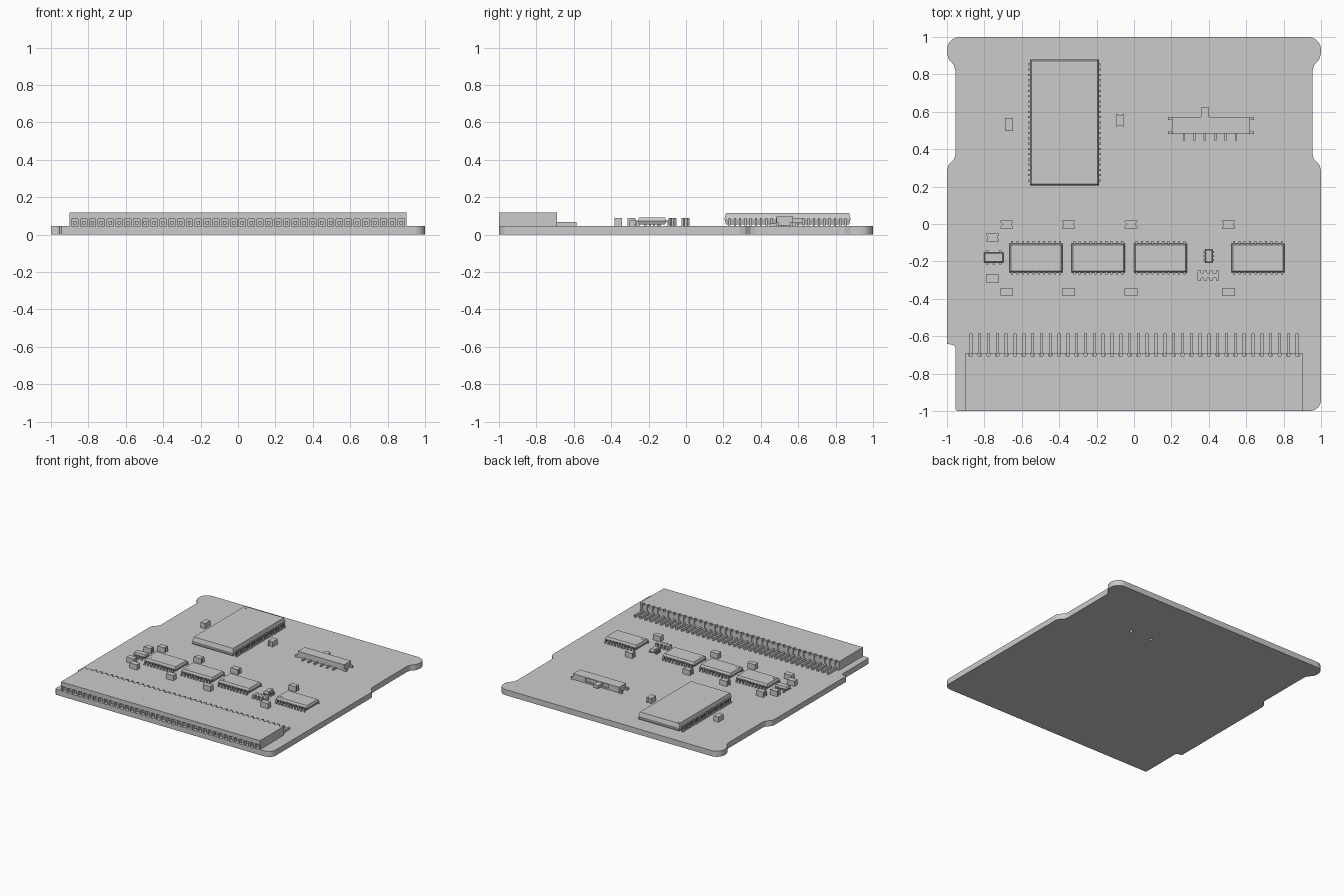
import bpy, bmesh, math
from mathutils import Matrix, Vector

if "Cube" in bpy.data.objects:
    bpy.data.objects.remove(bpy.data.objects["Cube"], do_unlink=True)

GREY = (0.6, 0.6, 0.6, 1)
grey = bpy.data.materials.new("plain grey")
grey.use_nodes = True
grey.diffuse_color = GREY
grey.node_tree.nodes["Principled BSDF"].inputs["Base Color"].default_value = GREY

TOP = 0.046  # upper surface of the board


def finish(name, bm):
    bmesh.ops.recalc_face_normals(bm, faces=bm.faces)
    mesh = bpy.data.meshes.new(name)
    bm.to_mesh(mesh)
    bm.free()
    mesh.materials.append(grey)
    obj = bpy.data.objects.new(name, mesh)
    bpy.context.collection.objects.link(obj)
    return obj


def box(bm, x0, x1, y0, y1, z0, z1):
    size = Matrix.Diagonal((x1 - x0, y1 - y0, z1 - z0, 1))
    centre = Matrix.Translation(((x0 + x1) / 2, (y0 + y1) / 2, (z0 + z1) / 2))
    return bmesh.ops.create_cube(bm, size=1, matrix=centre @ size)["verts"]


def prism(bm, points, z0, z1):
    face = bm.faces.new([bm.verts.new((x, y, z0)) for x, y in points])
    new = bmesh.ops.extrude_face_region(bm, geom=[face])["geom"]
    bmesh.ops.translate(bm, vec=(0, 0, z1 - z0),
                        verts=[v for v in new if isinstance(v, bmesh.types.BMVert)])


def arc(cx, cy, r, start, end, steps=8):
    angles = [math.radians(start + (end - start) * i / steps) for i in range(steps + 1)]
    return [(cx + r * math.cos(a), cy + r * math.sin(a)) for a in angles]


def cut(obj, bm):
    cutter = finish("cutter", bm)
    cutter.hide_render = True
    mod = obj.modifiers.new("cut", "BOOLEAN")
    mod.operation, mod.solver, mod.object = "DIFFERENCE", "EXACT", cutter
    bpy.context.view_layer.objects.active = obj
    bpy.ops.object.modifier_apply(modifier=mod.name)
    bpy.data.objects.remove(cutter, do_unlink=True)


# Board: lobed rear corners, waisted sides, key notch, bay for the connector
side = [(1, 0.29), (0.992, 0.315), (0.963, 0.345), (0.955, 0.37),
        (0.955, 0.82), (0.963, 0.85), (0.99, 0.88), (1, 0.91)]
side += arc(0.93, 0.93, 0.07, 0, 90)
outline = [(0.9, -0.69), (0.9, -1)] + arc(0.94, -0.94, 0.06, -90, 0) + side
outline += [(-x, y) for x, y in reversed(side)]
outline += [(-1, -0.64)] + arc(-0.975, -0.665, 0.02, 90, 0, 4)
outline += [(-0.955, -0.99), (-0.945, -1), (-0.9, -1), (-0.9, -0.69)]
bm = bmesh.new()
prism(bm, outline, 0, TOP)
board = finish("board", bm)
bm = bmesh.new()
for x in (0.28, 0.47):
    bmesh.ops.create_cone(bm, cap_ends=True, segments=16, radius1=0.013, radius2=0.013,
                          depth=0.2, matrix=Matrix.Translation((x, 0.527, 0)))
cut(board, bm)

# Edge connector with a row of sockets in front and pin slots behind
slots = [-0.872 + i * 1.744 / 37 for i in range(38)]
bm = bmesh.new()
box(bm, -0.9, 0.9, -1, -0.69, 0, 0.118)
connector = finish("connector", bm)
bm = bmesh.new()
for x in slots:
    box(bm, x - 0.017, x + 0.017, -1.1, -0.8, 0.042, 0.082)
    box(bm, x - 0.009, x + 0.009, -0.705, -0.6, TOP, 0.2)
cut(connector, bm)
bm = bmesh.new()
for x in slots:
    box(bm, x - 0.009, x + 0.009, -0.985, -0.8, 0.053, 0.072)
    box(bm, x - 0.008, x + 0.008, -0.705, -0.585, TOP, 0.066)
    box(bm, x - 0.008, x + 0.008, -0.705, -0.693, TOP, 0.1)
finish("connector_contacts", bm)


def chip(name, x, y, length, width, top, rows, pitch, reach, turn=0, lead=0.011):
    """Tapered package; rows hold lead positions, in pitches, for each long side."""
    bm = bmesh.new()
    foot, belt = TOP + 0.008, (TOP + top) / 2 + 0.003
    inset = min(0.008, width * 0.1)
    for z0, z1, lower in ((foot, belt, True), (belt, top, False)):
        verts = box(bm, -length / 2, length / 2, -width / 2, width / 2, z0, z1)
        for v in verts:
            if (v.co.z < belt - 0.001) == lower and abs(v.co.z - belt) > 0.001:
                v.co.x -= math.copysign(inset, v.co.x)
                v.co.y -= math.copysign(inset, v.co.y)
    edge = width / 2
    for sign, row in zip((-1, 1), rows):
        for p in row:
            px = p * pitch
            # shoulder, leg and foot of one bent lead
            for near, far, z0, z1 in ((edge - 0.004, edge + reach * 0.6, belt - 0.004, belt + 0.004),
                                      (edge + reach * 0.3, edge + reach * 0.6, TOP, belt + 0.004),
                                      (edge + reach * 0.3, edge + reach, TOP, TOP + 0.007)):
                ya, yb = sorted((sign * near, sign * far))
                box(bm, px - lead / 2, px + lead / 2, ya, yb, z0, z1)
    # Round index mark
    if width > 0.1:
        bmesh.ops.create_cone(bm, cap_ends=True, segments=16, radius1=0.009, radius2=0.009, depth=0.003,
                              matrix=Matrix.Translation((-length / 2 + 0.03, -width / 2 + 0.03, top)))
    bmesh.ops.transform(bm, verts=bm.verts, matrix=Matrix.Translation((x, y, 0))
                        @ Matrix.Rotation(math.radians(turn), 4, "Z"))
    return finish(name, bm)


def centred(n):
    return [i - (n - 1) / 2 for i in range(n)]


# Integrated circuits
chip("memory_chip", -0.372, 0.543, 0.674, 0.37, 0.115, (centred(23),) * 2, 0.0282, 0.018, -90)
for i, x in enumerate((-0.523, -0.191, 0.142, 0.663)):
    chip(f"logic_chip_{i + 1}", x, -0.181, 0.284, 0.154, 0.091, (centred(10),) * 2, 0.0285, 0.021)
chip("small_chip_right", -0.75, -0.179, 0.105, 0.054, 0.084, ((-1, 0, 1), (-1, 1)), 0.034, 0.019, 0, 0.014)
chip("small_chip_middle", 0.4, -0.171, 0.07, 0.04, 0.084, ((-1, 0, 1), (-1, 0, 1)), 0.022, 0.015, 90, 0.01)


def passive(name, x, y, turn=0, waisted=True):
    """Block with end caps, its ends scooped when waisted."""
    w, d, dip = 0.034, 0.021, 0.007 if waisted else 0
    half = [(w, -d), (w, -d * 0.6), (w - dip, -d * 0.3), (w - dip, d * 0.3), (w, d * 0.6), (w, d)]
    bm = bmesh.new()
    prism(bm, half + [(-a, -b) for a, b in half], TOP, 0.088)
    bmesh.ops.transform(bm, verts=bm.verts, matrix=Matrix.Translation((x, y, 0))
                        @ Matrix.Rotation(math.radians(turn), 4, "Z"))
    finish(name, bm)


# Capacitors and resistors
for i, x in enumerate((-0.68, -0.35, -0.016, 0.505)):
    passive(f"rear_capacitor_{i + 1}", x, -0.002)
    passive(f"front_resistor_{i + 1}", x, -0.362, 0, False)
passive("right_capacitor", -0.756, -0.072)
passive("right_resistor", -0.756, -0.292, 0, False)
passive("memory_resistor", -0.668, 0.532, 90, False)
passive("memory_capacitor", -0.074, 0.554, 90)

# Four-way resistor network with scalloped long sides
bm = bmesh.new()
box(bm, 0.34, 0.455, -0.288, -0.262, TOP, 0.075)
for i in range(4):
    cx = 0.3975 + (i - 1.5) * 0.0325
    box(bm, cx - 0.009, cx + 0.009, -0.302, -0.248, TOP, 0.076)
finish("resistor_network", bm)

# Slide switch: stepped shell, lever, end tabs and solder pins
bm = bmesh.new()
box(bm, 0.203, 0.62, 0.484, 0.572, TOP + 0.003, 0.096)
box(bm, 0.215, 0.608, 0.492, 0.564, 0.096, 0.1)
switch = finish("switch_shell", bm)
bm = bmesh.new()
box(bm, 0.3, 0.51, 0.56, 0.7, 0.06, 0.09)
cut(switch, bm)
bm = bmesh.new()
box(bm, 0.357, 0.401, 0.55, 0.624, 0.063, 0.088)
finish("switch_lever", bm)
bm = bmesh.new()
for x in (0.195, 0.628):
    for y in (0.487, 0.564):
        box(bm, x - 0.014, x + 0.014, y - 0.007, y + 0.007, TOP, 0.066)
for i in range(6):
    x = 0.267 + i * 0.0556
    box(bm, x - 0.006, x + 0.006, 0.446, 0.49, TOP, 0.058)
finish("switch_pins", bm)
